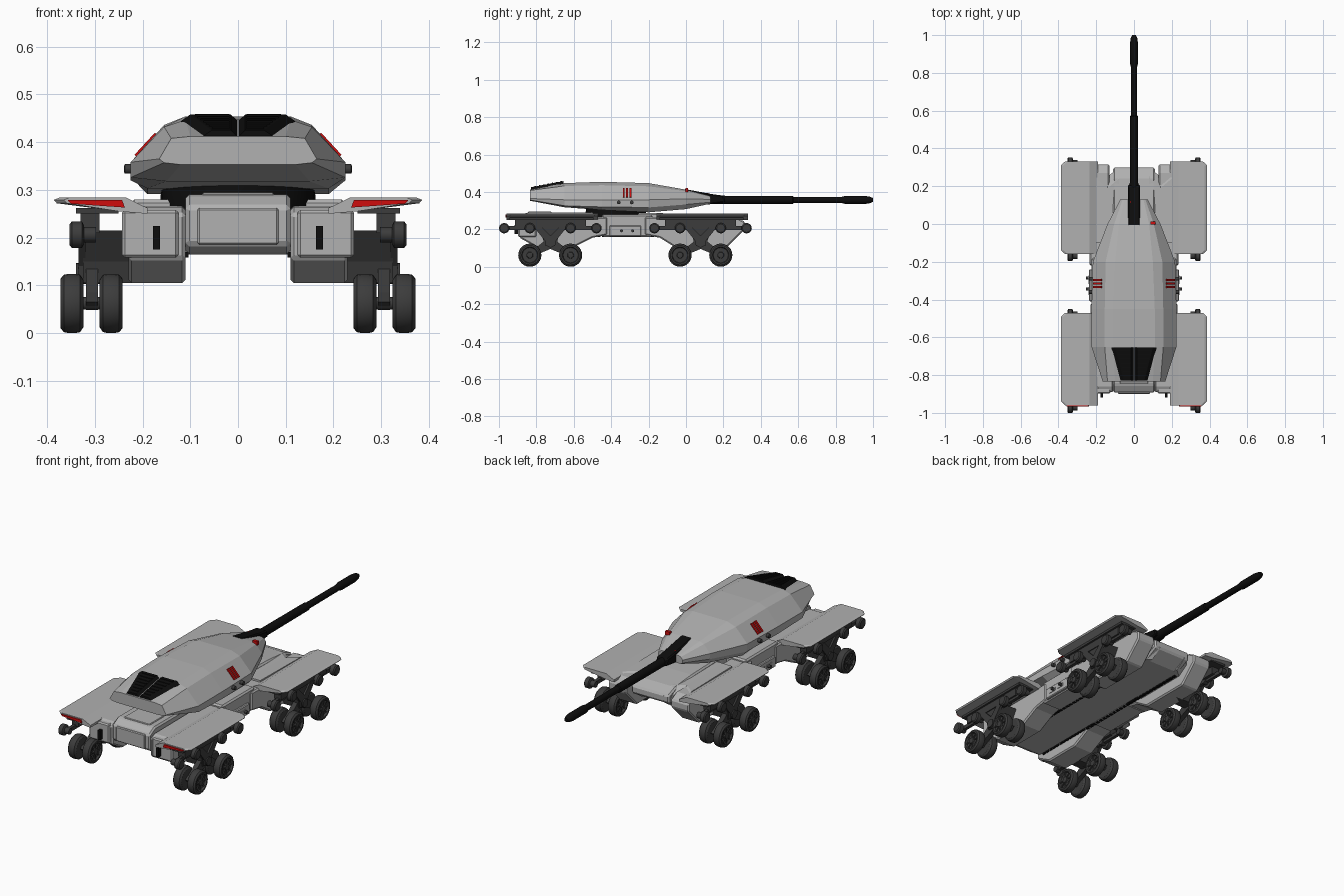
import bpy, bmesh, math
from mathutils import Vector

if "Cube" in bpy.data.objects:
    bpy.data.objects.remove(bpy.data.objects["Cube"])


def material(name, rgb):
    m = bpy.data.materials.new(name)
    m.diffuse_color = (*rgb, 1)
    m.use_nodes = True
    m.node_tree.nodes["Principled BSDF"].inputs["Base Color"].default_value = m.diffuse_color
    return m


GREY = material("light grey", (0.44, 0.44, 0.44))
DARK = material("dark grey", (0.045, 0.045, 0.045))
BLACK = material("black", (0.004, 0.004, 0.004))
RED = material("red", (0.62, 0.004, 0.004))


def finish(name, bm, mat, smooth=False, bevel=0):
    bmesh.ops.recalc_face_normals(bm, faces=bm.faces)
    me = bpy.data.meshes.new(name)
    bm.to_mesh(me)
    bm.free()
    me.materials.append(mat)
    if smooth:
        me.polygons.foreach_set("use_smooth", [True] * len(me.polygons))
        me.set_sharp_from_angle(angle=math.radians(35))
    ob = bpy.data.objects.new(name, me)
    bpy.context.collection.objects.link(ob)
    if bevel:
        mod = ob.modifiers.new("bevel", "BEVEL")
        mod.width, mod.segments, mod.limit_method = bevel, 1, "ANGLE"
    return ob


def add_loft(bm, rings):
    vs = [[bm.verts.new(p) for p in r] for r in rings]
    n = len(vs[0])
    for a, b in zip(vs, vs[1:]):
        for i in range(n):
            j = (i + 1) % n
            bm.faces.new((a[i], a[j], b[j], b[i]))
    bm.faces.new(vs[0])
    bm.faces.new(vs[-1])


def loft(name, rings, mat, **kw):
    bm = bmesh.new()
    add_loft(bm, rings)
    return finish(name, bm, mat, **kw)


def prism_x(name, prof, x0, x1, mat, **kw):
    return loft(name, [[(x, y, z) for y, z in prof] for x in (x0, x1)], mat, **kw)


def prism_y(name, prof, y0, y1, mat, **kw):
    return loft(name, [[(x, y, z) for x, z in prof] for y in (y0, y1)], mat, **kw)


def box(name, x0, x1, y0, y1, z0, z1, mat, **kw):
    return prism_x(name, [(y0, z0), (y1, z0), (y1, z1), (y0, z1)], x0, x1, mat, **kw)


def lathe(name, origin, axis, prof, mat, n=24):
    """prof: (distance along axis, radius)"""
    a = Vector(axis)
    u = Vector((0, 0, 1)) if abs(a.z) < 0.5 else Vector((1, 0, 0))
    w = a.cross(u)
    o = Vector(origin)
    rings = [[o + a * t + (u * math.cos(k * math.tau / n) + w * math.sin(k * math.tau / n)) * r
              for k in range(n)] for t, r in prof]
    return loft(name, rings, mat, smooth=True)


# central hull and rear panel
prism_x("hull", [(-.893, .185), (-.893, .265), (-.85, .29), (-.2, .288), (.1, .28), (.24, .268), (.3, .245),
                 (.3, .205), (.22, .165), (-.86, .165)], -.11, .11, GREY, bevel=.008)
box("rear_panel", -.085, .085, -.899, -.88, .185, .262, GREY, bevel=.004)
box("rear_deck_hatch", -.075, .075, -.845, -.72, .285, .294, GREY, bevel=.003)
lathe("turret_ring", (0, -.375, .25), (0, 0, 1), [(0, .162), (.04, .162), (.075, .155)], BLACK, 32)

# turret: half widths and heights of each station from back to front
stations = [
    (-.835, [(.1, .412), (.14, .408), (.165, .365), (.155, .357), (.12, .353)]),
    (-.65, [(.11, .447), (.155, .432), (.225, .358), (.225, .326), (.15, .318)]),
    (-.45, [(.11, .454), (.155, .436), (.225, .358), (.225, .32), (.19, .303)]),
    (-.2, [(.1, .447), (.15, .43), (.218, .358), (.215, .317), (.19, .291)]),
    (0, [(.08, .412), (.105, .404), (.14, .363), (.138, .333), (.12, .308)]),
    (.13, [(.05, .378), (.06, .373), (.072, .36), (.072, .345), (.06, .337)])]
loft("turret", [[(x, y, z) for x, z in h] + [(-x, y, z) for x, z in reversed(h)] for y, h in stations], GREY)

# gun
prism_x("gun_mantlet", [(-.01, .416), (.14, .388), (.2, .38), (.21, .345), (.12, .333), (0, .35)],
        -.032, .032, BLACK, bevel=.006)
lathe("gun_barrel", (0, 0, .357), (0, 1, 0),
      [(.1, .023), (.57, .021), (.575, .017), (.83, .016), (.85, .021), (.96, .021), (.985, .017), (1, .01)], BLACK, 16)
box("sensor", .087, .113, -.003, .012, .4, .42, RED)
box("mantlet_marking", -.022, -.016, .03, .12, .385, .393, RED)

for s in (1, -1):
    # raised black engine grille on the turret back, with slats
    def grille(y, w, z):
        return [(s * x, y, zz) for x, zz in [(0, z - .014), (.015, z), (w - .02, z), (w, z - .014),
                                             (w - .01, z - .04), (0, z - .04)]]
    loft("engine_grille", [grille(-.828, .075, .425), grille(-.655, .12, .458)], BLACK)
    bm = bmesh.new()
    for i in range(7):
        y, t = -.81 + i * .023, (i * .023 + .018) / .173
        z, w = .425 + .033 * t, .05 + .045 * t
        add_loft(bm, [[(s * x, y, z - .004), (s * x, y + .008, z - .004), (s * x, y + .008, z + .004),
                       (s * x, y, z + .003)] for x in (.018, w)])
    finish("grille_slats", bm, BLACK)

    # red stripes lying on the turret flank, grenade tubes below
    for y in (-.333, -.315, -.297):
        prism_y("turret_stripe", [(s * .17, .416), (s * .213, .3705), (s * .217, .3735), (s * .174, .42)],
                y - .005, y + .005, RED)
    for y in (-.36, -.29):
        lathe("launcher_tube", (s * .215, y, .344), (s, 0, 0), [(0, .01), (.022, .01), (.024, .006)], DARK, 12)

    # hull side pods, back and front, joined by a middle sponson
    prism_x("rear_pod", [(-.89, .155), (-.89, .25), (-.86, .264), (-.42, .266), (-.42, .17), (-.5, .155),
                         (-.6, .105), (-.8, .105)], s * .11, s * .23, GREY, bevel=.007)
    box("rear_pod_cover", s * .125, s * .243, -.897, -.8, .158, .258, GREY, bevel=.006)
    prism_x("front_pod", [(.315, .2), (.315, .24), (.27, .264), (-.22, .266), (-.22, .17), (-.14, .155),
                          (-.06, .105), (.22, .105)], s * .13, s * .235, GREY, bevel=.007)
    loft("nose_cheek", [[(s * x, y, z) for y, z in [(-.1, .165), (-.1, .275), (e - .06, .27), (e, .24), (e, .205),
                                                    (e - .06, .165)]] for x, e in ((.08, .3), (.14, .25), (.2, .3))],
         GREY)
    box("middle_sponson", s * .1, s * .225, -.45, -.18, .16, .28, GREY, bevel=.008)
    box("side_box", s * .22, s * .237, -.41, -.24, .163, .22, GREY, bevel=.004)
    for y in (-.355, -.295):
        box("side_vent", s * .23, s * .24, y - .022, y + .022, .183, .2, GREY)
        lathe("side_port", (s * .235, y + .01, .192), (s, 0, 0), [(0, .008), (.02, .008)], DARK, 12)
    box("tail_light", s * .163, s * .178, -.918, -.89, .175, .224, BLACK)

    # dashed seam under the hull
    bm = bmesh.new()
    for i in range(40):
        y = -.84 + i * .026
        add_loft(bm, [[(s * .104, yy, zz) for yy, zz in ((y, .158), (y + .018, .158), (y + .018, .17), (y, .17))],
                      [(s * .118, yy, zz) for yy, zz in ((y, .158), (y + .018, .158), (y + .018, .17), (y, .17))]])
    finish("underside_seam", bm, BLACK)

    for label, c in (("rear", -.725), ("front", .078)):
        # fender plate with cut corners
        rings = []
        for d, cut in ((-.245, .025), (-.225, .004), (.225, .004), (.245, .025)):
            o = .39 - cut
            rings.append([(s * x, c + d + (.008 if label == "front" else .01), z) for x, z in
                          [(.19, .262), (.235, .284), (o - .012, .284), (o, .279), (o - .006, .272),
                           (.25, .255), (.19, .25)]])
        loft(label + "_fender", rings, GREY)
        box(label + "_fender_underside", s * .25, s * .34, c - .22, c + .23, .25, .262, DARK)

        # suspension frame: cross member, Y-shaped bracket, roller rail
        prism_x(label + "_cross_member", [(c - .075, .215), (c + .075, .215), (c + .04, .15), (c + .03, .105),
                                          (c - .03, .105), (c - .04, .15)], s * .19, s * .325, DARK)
        prism_x(label + "_bracket", [(c - .09, .215), (c - .05, .215), (c, .165), (c + .05, .215), (c + .09, .215),
                                     (c + .03, .14), (c + .025, .11), (c - .025, .11), (c - .03, .14)],
                s * .32, s * .334, DARK)
        box(label + "_roller_rail", s * .305, s * .322, c - .25, c + .245, .197, .217, DARK)
        box(label + "_rail_hanger", s * .29, s * .33, c - .19, c + .19, .21, .256, DARK)
        # rocking arm between the wheel pairs
        prism_x(label + "_rocker_arm", [(c - .135, .065), (c - .1, .085), (c - .035, .135), (c + .035, .135),
                                        (c + .1, .085), (c + .135, .065), (c + .11, .048), (c + .06, .07),
                                        (c, .095), (c - .06, .07), (c - .11, .048)], s * .293, s * .319, DARK)
        lathe(label + "_pivot", (s * .28, c, .125), (s, 0, 0), [(0, .022), (.06, .022)], DARK, 16)

        # small rollers along the rail
        for y in (c - .247, c - .11, c + .108, c + .246):
            lathe("roller", (s * .323, y, .206), (s, 0, 0),
                  [(0, .02), (.004, .028), (.025, .028), (.03, .022)], DARK, 16)
            lathe("roller_axle", (s * .298, y, .206), (s, 0, 0), [(0, .016), (.03, .016)], DARK, 12)

        # paired road wheels with recessed hubs and spokes
        for y in (c - .11, c + .108):
            lathe("wheel_axle", (s * .27, y, .062), (s, 0, 0), [(0, .013), (.07, .013)], DARK, 12)
            for x, d in ((.348, 1), (.266, -1)):
                lathe("wheel", (s * x, y, .062), (s * d, 0, 0),
                      [(-.024, .04), (-.024, .05), (-.017, .06), (-.008, .062), (.008, .062), (.017, .06),
                       (.024, .052), (.024, .044), (.014, .04), (.014, .018), (.022, .015), (.023, .008)], DARK)
                bm = bmesh.new()
                for k in range(8):
                    a = k * math.tau / 8
                    e, t = Vector((0, math.cos(a), math.sin(a))), Vector((0, -math.sin(a), math.cos(a)))
                    o = Vector((s * x, y, .062))
                    add_loft(bm, [[o + e * r + t * q + Vector((s * d * h, 0, 0)) for q, h in
                                   ((-.003, .012), (.003, .012), (.003, .019), (-.003, .019))]
                                  for r in (.014, .043)])
                finish("wheel_spokes", bm, DARK)

    # red strip on the rear edge of the back fender
    prism_y("fender_red_strip", [(s * .237, .263), (s * .243, .279), (s * .357, .2785), (s * .35, .271)],
            -.966, -.957, RED)
